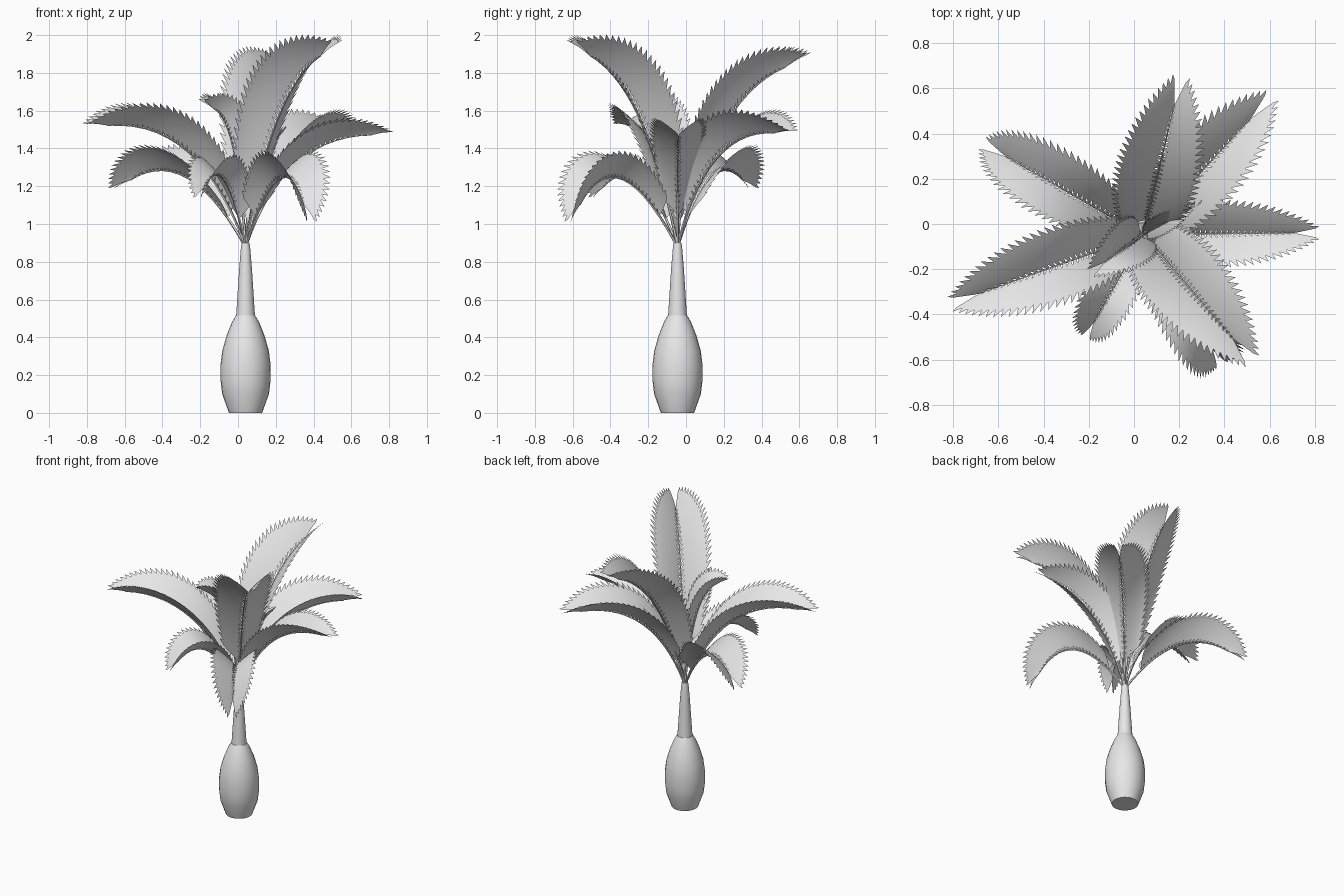
import bpy, bmesh, math
from mathutils import Vector

if "Cube" in bpy.data.objects:
    bpy.data.objects.remove(bpy.data.objects["Cube"])

grey = bpy.data.materials.new("pale_grey")
grey.use_nodes = True
grey.diffuse_color = (0.8, 0.8, 0.8, 1)
grey.node_tree.nodes["Principled BSDF"].inputs["Base Color"].default_value = (0.8, 0.8, 0.8, 1)

AXIS = Vector((0.04, -0.045, 0))
CROWN = AXIS + Vector((0, 0, 0.88))
UP = Vector((0, 0, 1))


def finish(name, bm):
    mesh = bpy.data.meshes.new(name)
    bm.to_mesh(mesh)
    bm.free()
    mesh.materials.append(grey)
    obj = bpy.data.objects.new(name, mesh)
    bpy.context.collection.objects.link(obj)
    bpy.context.view_layer.objects.active = obj
    obj.select_set(True)
    bpy.ops.object.shade_smooth_by_angle(angle=math.radians(35))
    obj.select_set(False)


def tube(bm, centres, radii, across, sides):
    """Skin rings of vertices; across gives the two ring axes per centre."""
    rings = []
    for c, r, (a, b) in zip(centres, radii, across):
        angles = [math.tau * i / sides for i in range(sides)]
        rings.append([bm.verts.new(c + r * (math.cos(t) * a + math.sin(t) * b)) for t in angles])
    for low, high in zip(rings, rings[1:]):
        for i in range(sides):
            j = (i + 1) % sides
            bm.faces.new((low[i], low[j], high[j], high[i]))
    bm.faces.new(rings[0][::-1])
    bm.faces.new(rings[-1])


def turned(name, profile):
    bm = bmesh.new()
    flat = (Vector((1, 0, 0)), Vector((0, 1, 0)))
    tube(bm, [AXIS + UP * z for r, z in profile], [r for r, z in profile], [flat] * len(profile), 24)
    finish(name, bm)


# Swollen trunk and slim crownshaft
turned("trunk", [(0.088, 0), (0.124, 0.1), (0.132, 0.17), (0.133, 0.25), (0.123, 0.33),
                 (0.1, 0.41), (0.072, 0.48), (0.052, 0.515)])
turned("crownshaft", [(0.05, 0.51), (0.043, 0.62), (0.034, 0.76), (0.025, 0.87), (0.021, 0.9)])


def frond(name, tip, reach, lift, length, count):
    """Arching stalk with two saw-edged wings set in a V."""
    tip = Vector(tip)
    flat = Vector((tip.x - CROWN.x, tip.y - CROWN.y, 0))
    bend = CROWN + flat * reach
    bend.z = lift
    side = UP.cross(flat).normalized()
    start = 0.15
    rise = math.radians(33)

    def at(t):
        return CROWN * (1 - t) ** 2 + bend * 2 * t * (1 - t) + tip * t * t

    def along(t):
        return ((bend - CROWN) * (1 - t) + (tip - bend) * t).normalized()

    def on_wing(s, i, f):
        """Point at fraction f of the leaflet number i on side s."""
        u = i / count
        t = start + (1 - start) * u
        fwd = along(t)
        normal = fwd.cross(side)
        size = length * (0.42 + 0.58 * math.sin(math.pi * (0.1 + 0.86 * u)))
        sweep = math.radians(40 + 12 * u ** 2 + 24 * u ** 6)
        out = side * s * math.cos(rise) + normal * math.sin(rise)
        blade = out * math.cos(sweep) + fwd * math.sin(sweep)
        return at(t) + (blade * f + normal * 0.2 * f * (1 - f)) * size

    # stalk
    bm = bmesh.new()
    steps = [i / 14 for i in range(15)]
    tube(bm, [at(t) for t in steps], [0.008 - 0.0065 * t for t in steps],
         [(side, side.cross(along(t))) for t in steps], 5)

    # wings: narrow feet, joined blades, pointed teeth
    for s in (1, -1):
        def face(*verts):
            bm.faces.new(verts if s > 0 else verts[::-1])

        rows = [[bm.verts.new(on_wing(s, i, f)) for i in range(count + 1)]
                for f in (0.12, 0.35, 0.6, 0.82)]
        for i in range(count):
            foot = [bm.verts.new(on_wing(s, i + d, 0)) for d in (0.25, 0.75)]
            face(foot[0], foot[1], rows[0][i + 1], rows[0][i])
            for inner, outer in zip(rows, rows[1:]):
                face(inner[i], inner[i + 1], outer[i + 1], outer[i])
            point = bm.verts.new(on_wing(s, i + 0.6, 1.03))
            face(rows[-1][i], rows[-1][i + 1], point)
    finish(name, bm)


# Crown of fronds: tip, bend position, bend height, wing length, teeth per side
frond("left_frond", (0.71, -0.04, 1.47), 0.3, 1.47, 0.24, 26)
frond("back_left_frond", (0.52, 0.47, 1.48), 0.3, 1.51, 0.29, 26)
frond("tall_back_frond", (0.18, 0.53, 1.83), 0.35, 1.68, 0.31, 28)
frond("tall_front_frond", (0.44, -0.51, 1.89), 0.35, 1.72, 0.32, 28)
frond("drooping_front_frond", (0.35, -0.56, 1.1), 0.62, 1.48, 0.25, 26)
frond("right_frond", (-0.69, -0.31, 1.52), 0.33, 1.56, 0.28, 28)
frond("back_right_frond", (-0.57, 0.3, 1.23), 0.5, 1.43, 0.26, 26)
frond("front_right_frond", (-0.18, -0.44, 1.19), 0.5, 1.42, 0.19, 22)
frond("inner_right_frond", (-0.13, -0.17, 1.61), 0.25, 1.55, 0.19, 22)
frond("young_frond", (0.24, 0.06, 1.49), 0.3, 1.35, 0.08, 20)
